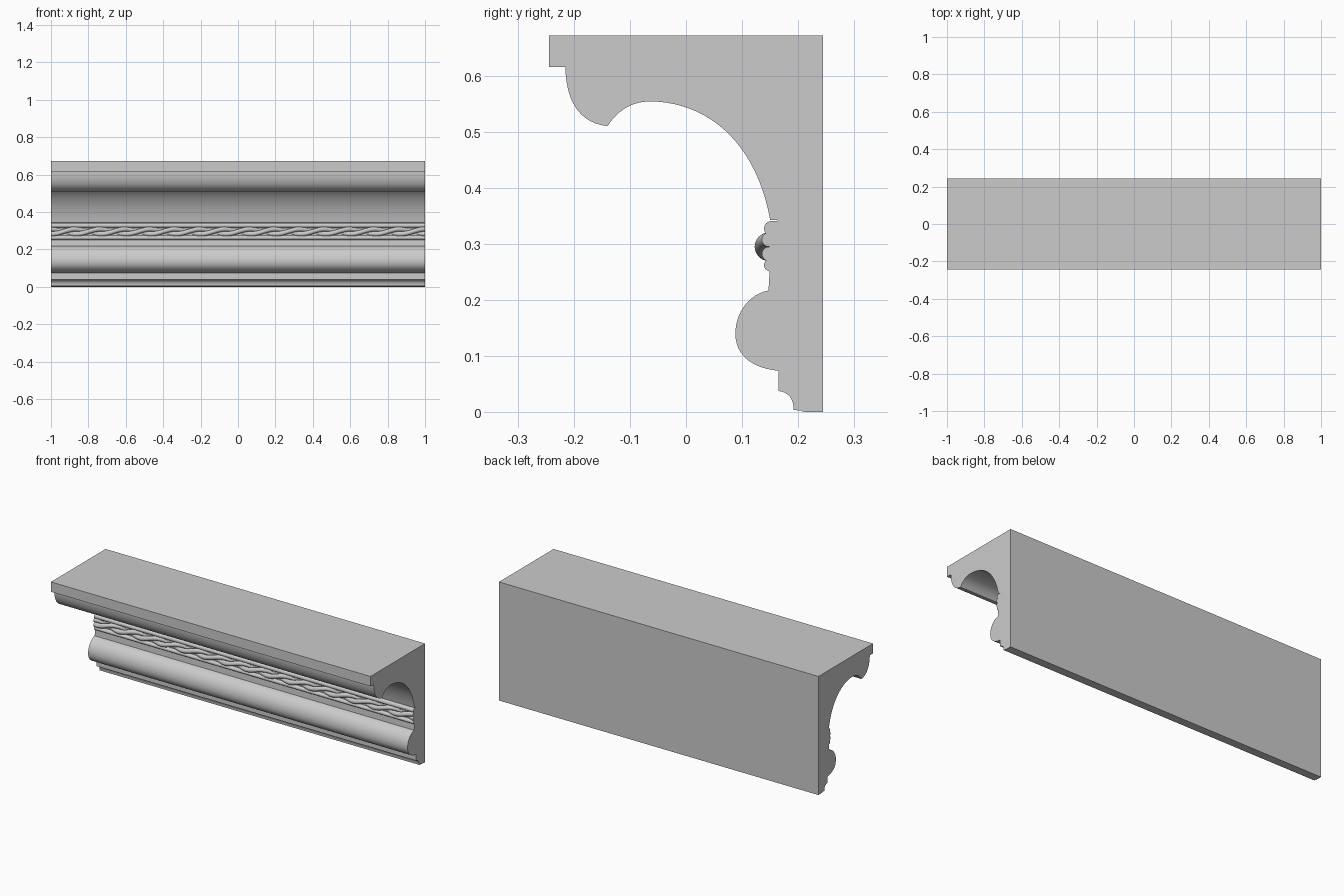
import bpy, bmesh, math
from mathutils import Vector
from mathutils.geometry import interpolate_bezier

if "Cube" in bpy.data.objects:
    bpy.data.objects.remove(bpy.data.objects["Cube"])


def curve(p0, c0, c1, p1, n=14):
    """Points of one curved moulding section, end points included."""
    return [tuple(v[:2]) for v in interpolate_bezier(*[Vector((*p, 0)) for p in (p0, c0, c1, p1)], n)]


def finish(name, bm):
    bmesh.ops.recalc_face_normals(bm, faces=bm.faces)
    mesh = bpy.data.meshes.new(name)
    bm.to_mesh(mesh)
    bm.free()
    ob = bpy.data.objects.new(name, mesh)
    bpy.context.collection.objects.link(ob)
    bpy.ops.object.select_all(action='DESELECT')
    ob.select_set(True)
    bpy.context.view_layer.objects.active = ob
    bpy.ops.object.shade_smooth_by_angle(angle=math.radians(30))
    return ob


# Cornice profile as (y, z), from top back round the front to the foot
profile = [(0.244, 0.671), (-0.244, 0.671), (-0.244, 0.615)]
# ovolo under the top fillet
profile += curve((-0.215, 0.615), (-0.214, 0.555), (-0.19, 0.515), (-0.14, 0.51))
# large cove
profile += curve((-0.14, 0.51), (-0.12, 0.54), (-0.095, 0.554), (-0.062, 0.554), 12)[1:]
profile += curve((-0.062, 0.554), (0.04, 0.552), (0.125, 0.48), (0.15, 0.343), 22)[1:]
profile += [(0.163, 0.343), (0.163, 0.341)]
# small beads either side of the rope channel
profile += curve((0.152, 0.341), (0.136, 0.339), (0.136, 0.32), (0.146, 0.317), 9)
profile += [(0.149, 0.315), (0.149, 0.275)]
profile += curve((0.146, 0.272), (0.136, 0.268), (0.136, 0.254), (0.149, 0.251), 9)
# torus
profile += curve((0.147, 0.217), (0.11, 0.21), (0.088, 0.175), (0.088, 0.14))
profile += curve((0.088, 0.14), (0.088, 0.10), (0.12, 0.078), (0.165, 0.074))[1:]
# foot quarter round and base
profile += curve((0.165, 0.038), (0.182, 0.036), (0.192, 0.024), (0.192, 0.004), 9)
profile += [(0.206, 0.003), (0.207, 0.001), (0.244, 0.0)]

bm = bmesh.new()
face = bm.faces.new([bm.verts.new((-1, y, z)) for y, z in profile])
ext = bmesh.ops.extrude_face_region(bm, geom=[face], use_keep_orig=True)
bmesh.ops.translate(bm, vec=(2, 0, 0), verts=[g for g in ext['geom'] if isinstance(g, bmesh.types.BMVert)])
finish("cornice_body", bm)


# Two-strand twisted rope, with the part buried in the body cut away
CY, CZ, R = 0.148, 0.295, 0.0128
STEPS, SIDES, HALF_TURNS = 300, 16, 15


def rope_strand(name, phase):
    bm = bmesh.new()
    rings = []
    for i in range(STEPS + 1):
        a = phase + HALF_TURNS * math.pi * i / STEPS
        y, z = CY - R * math.cos(a), CZ + R * math.sin(a)
        rings.append([bm.verts.new((-1 + 2 * i / STEPS,
                                    y + R * math.cos(2 * math.pi * k / SIDES),
                                    z + R * math.sin(2 * math.pi * k / SIDES))) for k in range(SIDES)])
    for r0, r1 in zip(rings, rings[1:]):
        for k in range(SIDES):
            j = (k + 1) % SIDES
            bm.faces.new((r0[k], r0[j], r1[j], r1[k]))
    bm.faces.new(rings[0])
    bm.faces.new(rings[-1])
    bmesh.ops.bisect_plane(bm, geom=bm.verts[:] + bm.edges[:] + bm.faces[:], dist=1e-6,
                           plane_co=(0, 0.1495, 0), plane_no=(0, 1, 0), clear_outer=True)
    finish(name, bm)


for n in range(2):
    rope_strand(f"rope_strand_{n + 1}", math.pi / 2 + n * math.pi)
